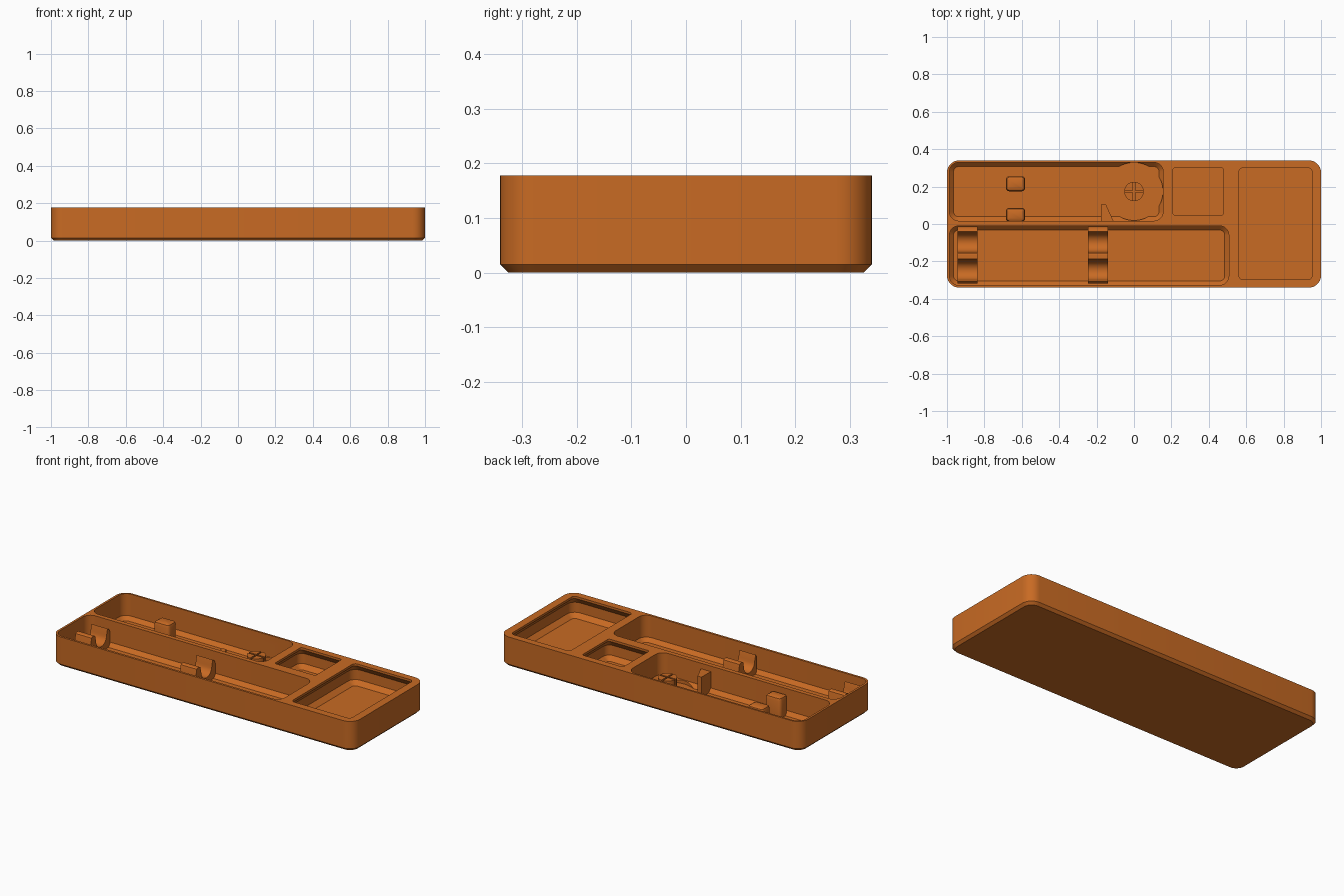
import bpy, bmesh, math

if "Cube" in bpy.data.objects:
    bpy.data.objects.remove(bpy.data.objects["Cube"])

orange = bpy.data.materials.new("burnt_orange")
orange.diffuse_color = (0.58, 0.145, 0.017, 1)
orange.use_nodes = True
orange.node_tree.nodes["Principled BSDF"].inputs["Base Color"].default_value = orange.diffuse_color

TOP, FLOOR = 0.178, 0.025


def finish(name, bm):
    bmesh.ops.recalc_face_normals(bm, faces=bm.faces[:])
    me = bpy.data.meshes.new(name)
    bm.to_mesh(me)
    bm.free()
    me.materials.append(orange)
    ob = bpy.data.objects.new(name, me)
    bpy.context.collection.objects.link(ob)
    return ob


def loft(name, x0, x1, y0, y1, r, sections, seg=8):
    """Rounded rectangle stacked through (inset, z) sections."""
    bm = bmesh.new()
    rings = []
    for inset, z in sections:
        rad = max(r - inset, 0.006)
        ax, bx = x0 + inset + rad, x1 - inset - rad
        ay, by = y0 + inset + rad, y1 - inset - rad
        ring = []
        for q, (cx, cy) in enumerate([(bx, by), (ax, by), (ax, ay), (bx, ay)]):
            for i in range(seg + 1):
                a = math.pi / 2 * (q + i / seg)
                ring.append(bm.verts.new((cx + rad * math.cos(a), cy + rad * math.sin(a), z)))
        rings.append(ring)
    n = len(rings[0])
    for a, b in zip(rings, rings[1:]):
        for i in range(n):
            j = (i + 1) % n
            bm.faces.new((a[i], a[j], b[j], b[i]))
    bm.faces.new(rings[0][::-1])
    bm.faces.new(rings[-1])
    return finish(name, bm)


def prism(name, pts, lo, hi, axis):
    """Extrude an outline along x (points are y,z) or z (points are x,y)."""
    bm = bmesh.new()
    place = (lambda p, t: (t, *p)) if axis == "x" else (lambda p, t: (*p, t))
    a, b = ([bm.verts.new(place(p, t)) for p in pts] for t in (lo, hi))
    for i in range(len(pts)):
        j = (i + 1) % len(pts)
        bm.faces.new((a[i], a[j], b[j], b[i]))
    bm.faces.new(a[::-1])
    bm.faces.new(b)
    return finish(name, bm)


def circle(cx, cy, r, n=48):
    return [(cx + r * math.cos(2 * math.pi * i / n), cy + r * math.sin(2 * math.pi * i / n))
            for i in range(n)]


def cut(target, cutters):
    for c in cutters:
        m = target.modifiers.new("cut", "BOOLEAN")
        m.operation, m.solver, m.object = "DIFFERENCE", "EXACT", c
    dg = bpy.context.evaluated_depsgraph_get()
    target_mesh = bpy.data.meshes.new_from_object(target.evaluated_get(dg))
    target.modifiers.clear()
    target.data = target_mesh
    for c in cutters:
        bpy.data.objects.remove(c)


# Tray body with chamfered foot
tray = loft("tray", -1, 1, -0.34, 0.34, 0.065, [(0.015, 0), (0, 0.015), (0, TOP)])

# Open pockets with chamfered floors, and right-hand pockets under a lip
open_pocket = [(0.022, FLOOR), (0, FLOOR + 0.022), (0, 0.22)]
lipped = [(0.027, 0.045), (0, 0.07), (0, 0.13), (0.028, 0.165), (0.028, 0.22)]
cut(tray, [
    loft("back_pocket", -0.987, 0.156, 0.017, 0.329, 0.05, open_pocket),
    loft("front_pocket", -0.987, 0.507, -0.327, -0.01, 0.05, open_pocket),
    loft("small_pocket", 0.18, 0.507, 0.02, 0.328, 0.04, lipped),
    loft("large_pocket", 0.533, 0.98, -0.325, 0.328, 0.05, lipped),
    prism("round_recess", circle(0, 0.174, 0.155), FLOOR - 0.0005, 0.12, "z"),
])

# Twin-groove holders in the front pocket
outline = [(-0.318, FLOOR - 0.01), (-0.318, 0.125), (-0.308, 0.14)]
for cy in (-0.248, -0.098):
    for i in range(13):
        a = math.radians(205 - 25 + 180 * i / 12)
        outline.append((cy + 0.05 * math.cos(a), 0.105 + 0.05 * math.sin(a)))
    outline += [(cy + 0.058, 0.14), (cy + 0.066, 0.145)] if cy < -0.2 else []
    outline += [(cy + 0.084, 0.145), (cy + 0.092, 0.14)] if cy < -0.2 else []
outline += [(-0.04, 0.14), (-0.025, 0.13), (-0.014, 0.11), (-0.014, FLOOR - 0.01)]
for side, x in (("left", -0.89), ("right", -0.193)):
    prism("groove_holder_" + side, outline, x - 0.053, x + 0.053, "x")

# Pair of rounded clips in the back pocket
for side, y0, y1 in (("back", 0.175, 0.255), ("front", 0.012, 0.086)):
    loft("clip_" + side, -0.685, -0.582, y0, y1, 0.018,
         [(0, FLOOR - 0.005), (0, 0.125), (0.005, 0.139), (0.016, 0.145)], 4)

# Slotted round post
post = prism("round_post", circle(0, 0.174, 0.052, 32), FLOOR - 0.005, 0.125, "z")
s, w = 0.005, 0.07
cut(post, [
    prism("slot_x", [(-w, 0.174 - s), (w, 0.174 - s), (w, 0.174 + s), (-w, 0.174 + s)], 0.085, 0.2, "z"),
    prism("slot_y", [(-s, 0.174 - w), (s, 0.174 - w), (s, 0.174 + w), (-s, 0.174 + w)], 0.085, 0.2, "z"),
])

# Tapered fin beside the post
prism("fin", [(-0.176, 0.012), (-0.108, 0.012), (-0.15, 0.104), (-0.176, 0.104)],
      FLOOR - 0.005, 0.145, "z")

# Smooth curves, crisp edges
for ob in bpy.context.collection.objects:
    ob.select_set(True)
bpy.context.view_layer.objects.active = tray
bpy.ops.object.shade_smooth_by_angle(angle=math.radians(30))
